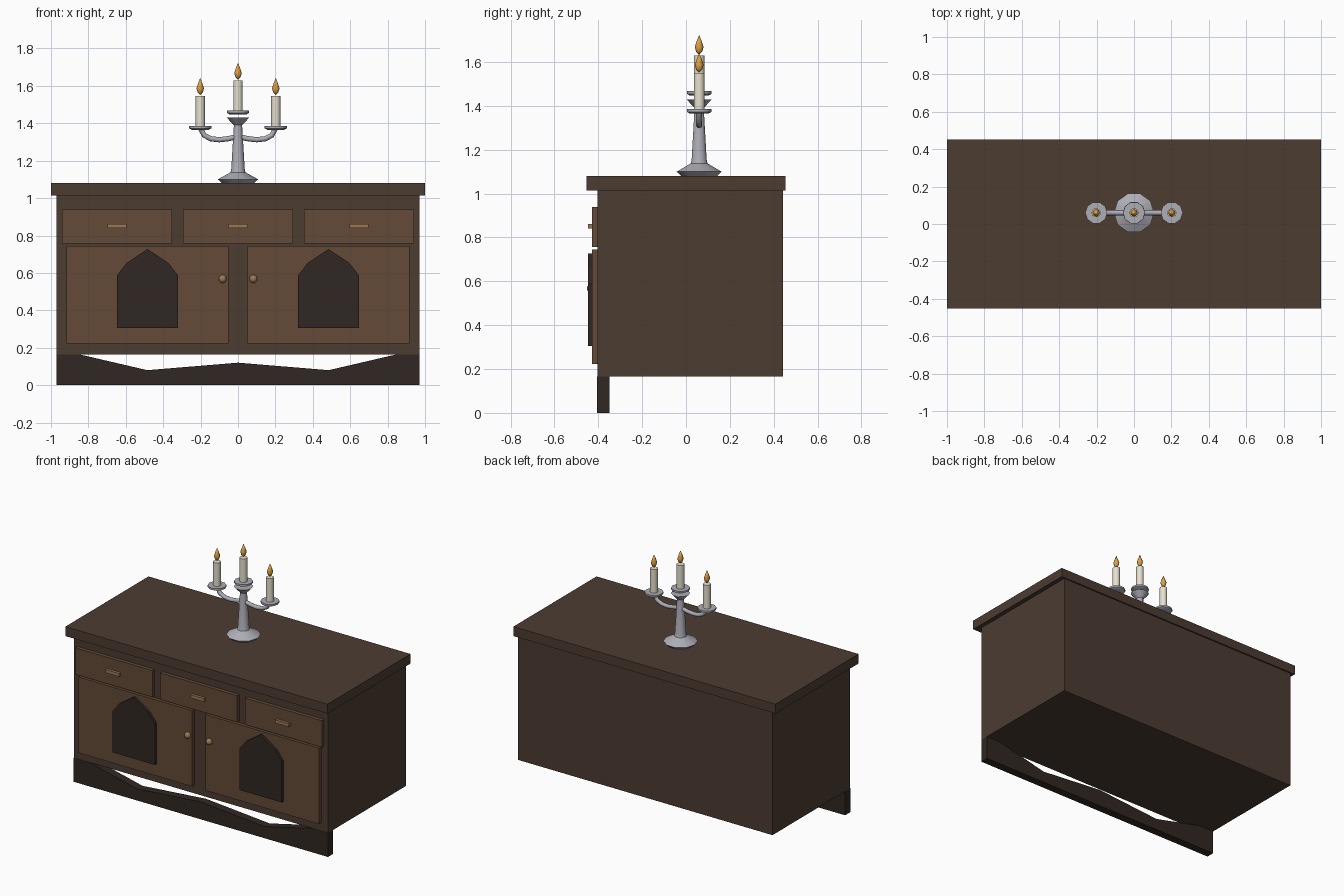
import bpy, bmesh, math
from mathutils import Vector

if "Cube" in bpy.data.objects:
    bpy.data.objects.remove(bpy.data.objects["Cube"])

def mat(name, r, g, b):
    m = bpy.data.materials.new(name)
    m.diffuse_color = (r, g, b, 1)
    m.use_nodes = True
    m.node_tree.nodes["Principled BSDF"].inputs["Base Color"].default_value = m.diffuse_color
    return m

WOOD = mat("dark_wood", 0.072, 0.045, 0.031)
PANEL = mat("panel_wood", 0.125, 0.068, 0.039)
DARK = mat("shadow_wood", 0.030, 0.020, 0.016)
BRASS = mat("brass", 0.32, 0.19, 0.09)
SILVER = mat("silver", 0.42, 0.42, 0.47)
WAX = mat("wax", 0.80, 0.76, 0.62)
FIRE = mat("flame", 0.75, 0.36, 0.06)

def finish(name, bm, m, smooth=0):
    bmesh.ops.recalc_face_normals(bm, faces=bm.faces)
    me = bpy.data.meshes.new(name)
    bm.to_mesh(me)
    bm.free()
    ob = bpy.data.objects.new(name, me)
    bpy.context.collection.objects.link(ob)
    me.materials.append(m)
    if smooth:
        bpy.ops.object.select_all(action='DESELECT')
        ob.select_set(True)
        bpy.context.view_layer.objects.active = ob
        bpy.ops.object.shade_smooth_by_angle(angle=math.radians(smooth))
    return ob

def box(name, x, y, z, m):
    bm = bmesh.new()
    bmesh.ops.create_cube(bm, size=1)
    for v in bm.verts:
        v.co = [(a + b) / 2 + c * (b - a) for (a, b), c in zip((x, y, z), v.co)]
    return finish(name, bm, m)

def slab(name, pts, y0, y1, m):
    """Outline in x,z extruded from y0 to y1."""
    bm = bmesh.new()
    f = bm.faces.new([bm.verts.new((x, y0, z)) for x, z in pts])
    ext = bmesh.ops.extrude_face_region(bm, geom=[f])["geom"]
    vs = [g for g in ext if isinstance(g, bmesh.types.BMVert)]
    bmesh.ops.translate(bm, verts=vs, vec=(0, y1 - y0, 0))
    return finish(name, bm, m)

def lathe(name, prof, at, m, sides=10, smooth=40):
    """Closed turned shape from (radius, height) pairs."""
    bm = bmesh.new()
    rings = []
    for r, z in prof:
        n = sides if r > 0 else 1
        rings.append([bm.verts.new((at[0] + r * math.cos(2 * math.pi * i / sides),
                                    at[1] + r * math.sin(2 * math.pi * i / sides),
                                    at[2] + z)) for i in range(n)])
    for a, b in zip(rings, rings[1:]):
        for i in range(sides):
            j = (i + 1) % sides
            q = [a[i % len(a)], a[j % len(a)], b[j % len(b)], b[i % len(b)]]
            bm.faces.new(list(dict.fromkeys(q)))
    for ring in (rings[0], rings[-1]):
        if len(ring) > 1:
            bm.faces.new(ring)
    return finish(name, bm, m, smooth)

def tube(name, path, r, m, sides=8):
    bm = bmesh.new()
    pts = [Vector(p) for p in path]
    rings = []
    for i, p in enumerate(pts):
        t = (pts[min(i + 1, len(pts) - 1)] - pts[max(i - 1, 0)]).normalized()
        u = Vector((0, 1, 0))
        w = t.cross(u)
        rings.append([bm.verts.new(p + r * (u * math.cos(a) + w * math.sin(a)))
                      for a in (2 * math.pi * k / sides for k in range(sides))])
    for a, b in zip(rings, rings[1:]):
        for i in range(sides):
            j = (i + 1) % sides
            bm.faces.new((a[i], a[j], b[j], b[i]))
    bm.faces.new(rings[0])
    bm.faces.new(rings[-1])
    return finish(name, bm, m, 50)

# Cabinet carcass and top
box("cabinet_body", (-.97, .97), (-.403, .443), (.165, 1.015), WOOD)
box("cabinet_top", (-1, 1), (-.453, .453), (1.015, 1.08), WOOD)

# Wavy front plinth
slab("front_plinth", [(-.97, 0), (.97, 0), (.97, .165), (.85, .165), (.485, .08), (0, .12),
                      (-.485, .08), (-.85, .165), (-.97, .165)], -.405, -.348, DARK)

# Drawers with bar handles
for i, x in enumerate((-.647, 0, .647), 1):
    box(f"drawer_{i}", (x - .293, x + .293), (-.428, -.40), (.757, .94), PANEL)
    box(f"drawer_handle_{i}", (x - .052, x + .052), (-.446, -.425), (.84, .862), BRASS)

# Doors with pointed arch panels and knobs
for side, s in (("left", -1), ("right", 1)):
    box(f"door_{side}", sorted((s * .05, s * .918)), (-.428, -.40), (.222, .745), PANEL)
    arch = [(-.162, .305), (.162, .305), (.162, .588), (.112, .653), (0, .728),
            (-.112, .653), (-.162, .588)]
    slab(f"arch_panel_{side}", [(x + s * .484, z) for x, z in arch], -.446, -.42, DARK)
    bm = bmesh.new()
    bmesh.ops.create_uvsphere(bm, u_segments=10, v_segments=8, radius=.022)
    bmesh.ops.translate(bm, verts=bm.verts, vec=(s * .082, -.43, .568))
    finish(f"door_knob_{side}", bm, BRASS, 60)

# Candelabra stem and arms
CY = .06
lathe("candelabra_stem", [(.085, 1.08), (.108, 1.1), (.04, 1.138), (.036, 1.155), (.022, 1.39),
                          (.06, 1.43)], (0, CY, 0), SILVER)
for side, s in (("left", -1), ("right", 1)):
    arm = [(0, 1.33), (.05, 1.318), (.1, 1.312), (.145, 1.317), (.18, 1.335), (.2, 1.372)]
    tube(f"candelabra_arm_{side}", [(s * x, CY, z) for x, z in arm], .014, SILVER)

# Drip pans, candles and flames
for name, x, z in (("left", -.202, 1.365), ("centre", 0, 1.447), ("right", .202, 1.365)):
    at = (x, CY, z)
    lathe(f"drip_pan_{name}", [(.045, 0), (.059, .008), (.059, .02)], at, SILVER)
    lathe(f"candle_{name}", [(.025, .018), (.025, .182)], at, WAX)
    lathe(f"flame_{name}", [(0, .186), (.014, .2), (.02, .222), (.012, .247), (0, .277)],
          at, FIRE, 8, 60)
